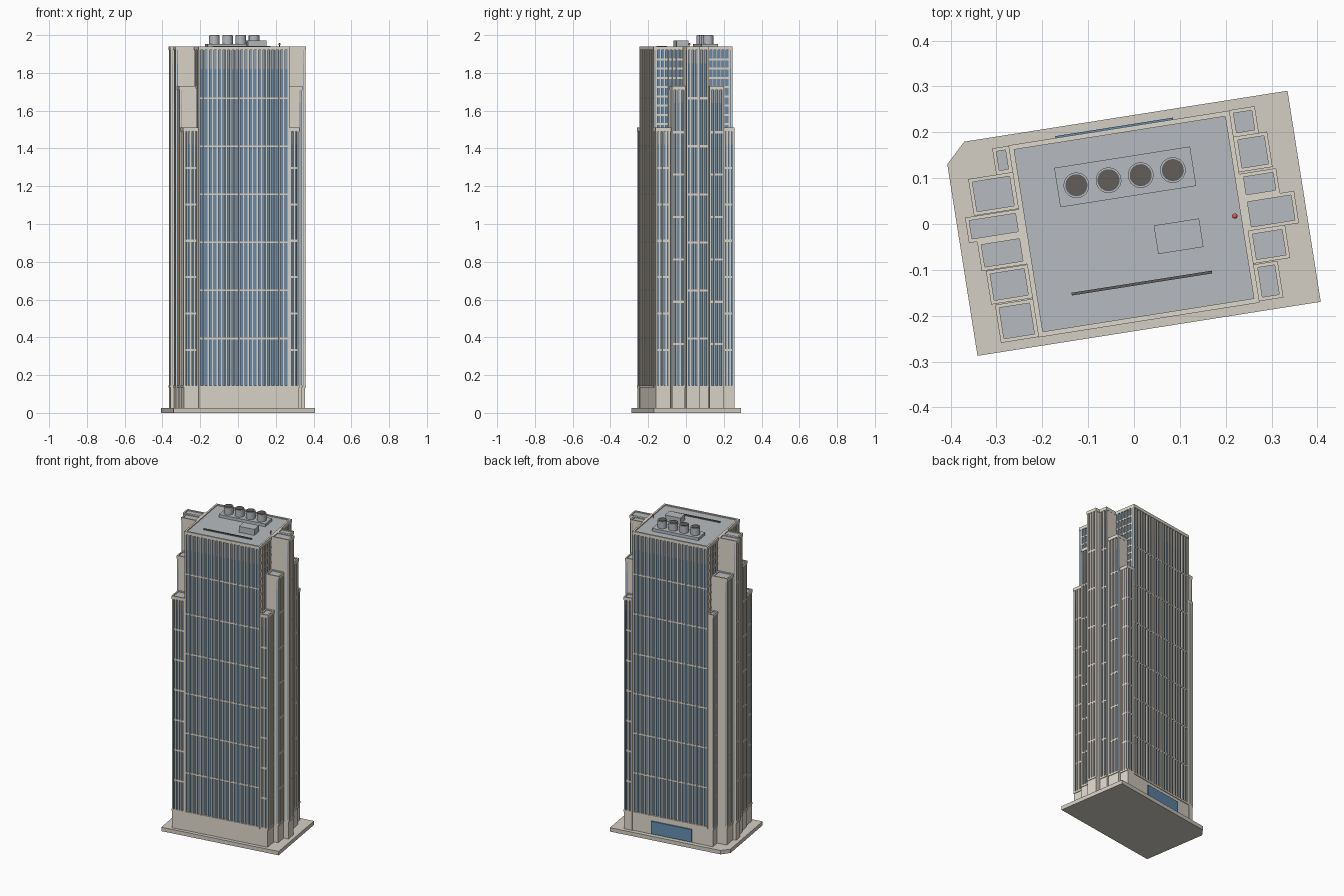
import bpy, bmesh, math
from mathutils import Matrix, Vector

if "Cube" in bpy.data.objects:
    bpy.data.objects.remove(bpy.data.objects["Cube"])

ROT = Matrix.Rotation(math.radians(8.95), 4, 'Z')   # whole tower is turned on its plot


def material(name, r, g, b):
    m = bpy.data.materials.new(name)
    m.diffuse_color = (r, g, b, 1)
    m.use_nodes = True
    m.node_tree.nodes["Principled BSDF"].inputs["Base Color"].default_value = m.diffuse_color
    return m


STONE = material("stone", 0.74, 0.69, 0.60)
PAVING = material("paving", 0.66, 0.62, 0.55)
GLASS = material("glass", 0.13, 0.27, 0.45)
LOUVRE = material("louvre", 0.27, 0.36, 0.46)
ROOF = material("roof_grey", 0.47, 0.50, 0.53)
DARK = material("dark", 0.12, 0.11, 0.10)
RED = material("red", 0.75, 0.10, 0.08)


def finish(name, bm, mat):
    me = bpy.data.meshes.new(name)
    bmesh.ops.recalc_face_normals(bm, faces=bm.faces)
    bm.to_mesh(me)
    bm.free()
    me.materials.append(mat)
    ob = bpy.data.objects.new(name, me)
    bpy.context.collection.objects.link(ob)
    ob.matrix_world = ROT
    return ob


def boxes(name, items, mat):
    """items: (x0, x1, y0, y1, z0, z1) in the tower's own axes"""
    bm = bmesh.new()
    for x0, x1, y0, y1, z0, z1 in items:
        c = Vector((x0 + x1, y0 + y1, z0 + z1)) / 2
        s = (abs(x1 - x0), abs(y1 - y0), abs(z1 - z0), 1)
        bmesh.ops.create_cube(bm, size=1, matrix=Matrix.Translation(c) @ Matrix.Diagonal(s))
    return finish(name, bm, mat)


def cylinder(bm, x, y, z0, z1, r, seg=24):
    bmesh.ops.create_cone(bm, cap_ends=True, segments=seg, radius1=r, radius2=r, depth=z1 - z0,
                          matrix=Matrix.Translation((x, y, (z0 + z1) / 2)))


def rim(x0, x1, y0, y1, z0, z1, t):
    x0, x1 = sorted((x0, x1))
    return [(x0, x1, y0, y0 + t, z0, z1), (x0, x1, y1 - t, y1, z0, z1),
            (x0, x0 + t, y0 + t, y1 - t, z0, z1), (x1 - t, x1, y0 + t, y1 - t, z0, z1)]


stone, glass, louvre, caps, roofs = [], [], [], [], []
Z0 = 0.14        # top of the plain base storey
D = 0.008        # depth of the vertical fins


def facade(axis, pos, sign, a0, a1, z0, z1, bays, rows, fin=0.010, band=0.011, top=0.0):
    """Glass sheet with fins and floor bands; pos is the outer plane of the fins."""
    def put(lst, b0, b1, d0, d1, h0, h1):
        p, q = sorted((pos - sign * d0, pos - sign * d1))
        lst.append((p, q, b0, b1, h0, h1) if axis == 'x' else (b0, b1, p, q, h0, h1))
    put(glass, a0, a1, D, D + 0.004, z0, z1 - top)
    if top:
        put(louvre, a0, a1, D, D + 0.004, z1 - top, z1)
    step = (a1 - a0 - fin) / bays
    for i in range(bays + 1):
        put(stone, a0 + i * step, a0 + i * step + fin, 0, D, z0, z1)
    for k in range(1, rows):
        z = z0 + (z1 - z0) * k / rows
        put(stone, a0, a1, 0.002, D, z - band / 2, z + band / 2)


# Plaza slab with one cut corner
bm = bmesh.new()
outline = [(-.382, -.231), (.376, -.231), (.376, .235), (-.338, .235), (-.382, .192)]
f = bm.faces.new([bm.verts.new((x, y, 0)) for x, y in outline])
up = bmesh.ops.extrude_face_region(bm, geom=[f])
bmesh.ops.translate(bm, vec=(0, 0, 0.025), verts=[v for v in up['geom'] if isinstance(v, bmesh.types.BMVert)])
finish("plaza_slab", bm, PAVING)

# Central tower
CX, CY, TOP = 0.243, 0.210, 1.94
i = D + 0.004
stone.append((-CX + i, CX - i, -CY + i, CY - i, 0.02, TOP - 0.012))
stone.append((-CX, CX, -CY + 0.002, CY - 0.002, 0.02, Z0))
caps.append((-CX, CX, -CY - 0.002, CY + 0.002, Z0 - 0.006, Z0 + 0.006))
for s in (-1, 1):
    facade('y', s * CY, s, -CX, CX, Z0, 1.92, 20, 7, band=0.009, top=0.10)
    facade('x', s * CX, s, -CY + i, CY - i, 1.48, 1.92, 18, 9, fin=0.008, band=0.010)
caps += rim(-CX - 0.001, CX + 0.001, -CY - 0.002, CY + 0.002, 1.92, TOP, 0.011)
roofs.append((-CX + 0.01, CX - 0.01, -CY + 0.009, CY - 0.009, 1.92, TOP - 0.006))

# Stepped side wings: outer x, y range, height
LOW, MID = 1.51, 1.73
right = [(.298, .154, .213, LOW), (.316, .076, .154, MID), (.323, .017, .072, TOP),
         (.354, -.054, .017, TOP), (.323, -.126, -.054, MID), (.295, -.209, -.128, LOW)]
left = [(-.278, .153, .211, LOW), (-.340, .072, .153, MID), (-.360, .015, .071, TOP),
        (-.342, -.050, .015, TOP), (-.333, -.125, -.051, MID), (-.325, -.211, -.127, LOW)]

for xo, y0, y1, h in right + left:
    s = 1 if xo > 0 else -1
    y0, y1 = y0 + 0.001, y1 - 0.001
    xi = s * (CX + 0.001)
    x0, x1 = sorted((xi, xo))
    zt = h - 0.02
    b0, b1 = y0, y1
    # end wings also carry windows on the front or back
    end = 1 if y1 > 0.2 else -1 if y0 < -0.2 else 0
    if end:
        n = max(2, round((x1 - x0) / 0.022))
        facade('y', y1 if end > 0 else y0, end, x0, x1, Z0, zt, n, 7, top=0.07)
        b0, b1 = (y0, y1 - i) if end > 0 else (y0 + i, y1)
    stone.append((*sorted((s * (CX - i), xo - s * i)), b0, b1, 0.02, h - 0.012))
    stone.append((*sorted((xi, xo - s * 0.002)), y0, y1, 0.02, Z0))
    facade('x', xo, s, y0, y1, Z0, zt, max(2, round((y1 - y0) / 0.022)), 7, top=0.07)
    caps.append((*sorted((xi, xo + s * 0.002)), y0, y1, Z0 - 0.006, Z0 + 0.006))
    caps += rim(xi, xo + s * 0.002, y0 - 0.001, y1 + 0.001, zt, h, 0.008)
    roofs.append((x0 + 0.006, x1 - 0.006, y0 + 0.006, y1 - 0.006, zt, h - 0.006))

boxes("stone_walls_and_fins", stone, STONE)
boxes("window_glass", glass, GLASS)
boxes("top_louvres", louvre, LOUVRE)
boxes("ledges_and_parapets", caps, STONE)
boxes("roof_decks", roofs, ROOF)

# Entrance glazing at the back
boxes("entrance_glass", [(-.14, .12, CY - 0.01, CY + 0.006, 0.03, 0.11)], GLASS)

# Rooftop plant
boxes("cooling_pad", [(-.153, .147, .061, .148, 1.93, 1.952)], ROOF)
boxes("plant_room", [(.042, .142, -.073, -.010, 1.93, 1.972)], ROOF)
boxes("roof_rail", [(-.158, .152, -.133, -.127, 1.93, 1.942)], DARK)

bm, fans = bmesh.new(), bmesh.new()
for k in range(4):
    x = -0.111 + k * 0.071
    cylinder(bm, x, 0.103, 1.95, 1.997, 0.028)
    cylinder(fans, x, 0.103, 1.99, 2.0, 0.024)
for ob in (finish("cooling_towers", bm, ROOF), finish("cooling_fans", fans, DARK)):
    bpy.context.view_layer.objects.active = ob
    ob.select_set(True)
bpy.ops.object.shade_smooth_by_angle()

# Warning beacon
bm = bmesh.new()
bmesh.ops.create_uvsphere(bm, u_segments=12, v_segments=8, radius=0.006,
                          matrix=Matrix.Translation((.22, -.017, 1.952)))
finish("beacon_lamp", bm, RED)
bm = bmesh.new()
cylinder(bm, .22, -.017, 1.93, 1.95, 0.002, 8)
finish("beacon_post", bm, DARK)
